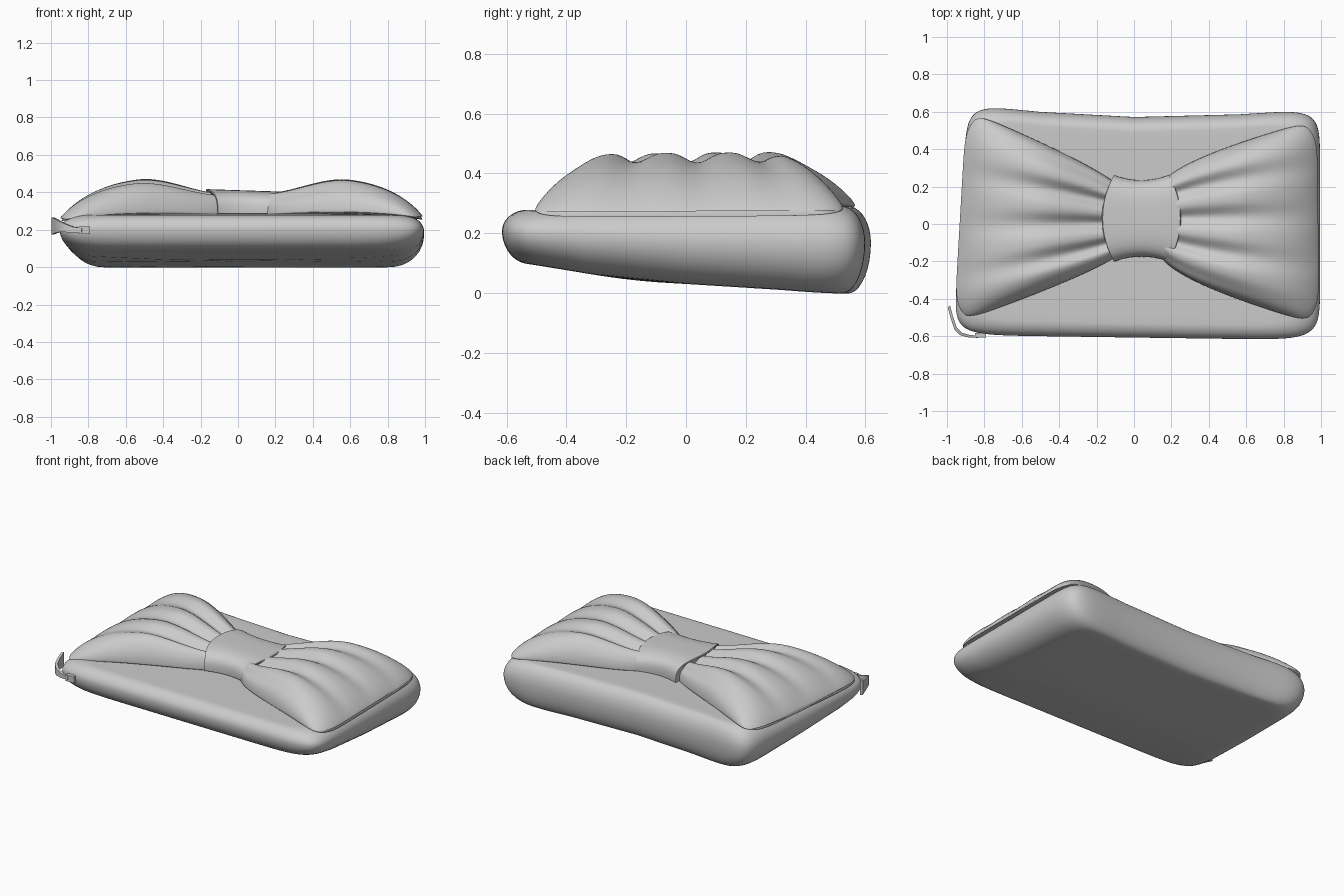
import bpy, bmesh
from math import sin, cos, pi, radians

cube = bpy.data.objects.get("Cube")
if cube:
    bpy.data.objects.remove(cube, do_unlink=True)


def spow(v, e):
    """Signed power, for superellipse sections."""
    return abs(v) ** e * (1 if v >= 0 else -1)


def smoothstep(v):
    v = max(0, min(1, v))
    return v * v * (3 - 2 * v)


def loft(name, rings, angle=40):
    """Skin a list of closed rings and cap both ends."""
    bm = bmesh.new()
    loops = [[bm.verts.new(p) for p in ring] for ring in rings]
    n = len(loops[0])
    for a, b in zip(loops, loops[1:]):
        for i in range(n):
            j = (i + 1) % n
            bm.faces.new((a[i], a[j], b[j], b[i]))
    bm.faces.new(loops[0])
    bm.faces.new(loops[-1])
    bmesh.ops.recalc_face_normals(bm, faces=bm.faces)
    mesh = bpy.data.meshes.new(name)
    bm.to_mesh(mesh)
    bm.free()
    ob = bpy.data.objects.new(name, mesh)
    bpy.context.collection.objects.link(ob)
    bpy.ops.object.select_all(action='DESELECT')
    ob.select_set(True)
    bpy.context.view_layer.objects.active = ob
    bpy.ops.object.shade_smooth_by_angle(angle=radians(angle))
    return ob


def angles(n):
    return [2 * pi * i / n for i in range(n)]


# Padded pouch: rounded rectangle rings, thicker toward the back
def body_ring(inset_x, inset_y, w, k=1.0):
    ring = []
    for a in angles(128):
        u, v = spow(cos(a), 0.19), spow(sin(a), 0.19)
        depth = 0.572 + 0.066 * u * u - 0.012 * u if v > 0 else 0.607 + 0.014 * u
        y = v * (depth - inset_y) * k
        width = 0.995 if u > 0 else 0.93 - 0.06 * y
        x = u * (width - inset_x) * k
        bottom = 0.03 - 0.086 * y + 0.062 * y * y + 0.004 * sin(9 * y)
        top = 0.284 + 0.012 * y
        ring.append((x, y, bottom + (top - bottom) * w))
    return ring


MID = 0.58
rings = [body_ring(0.17, 0.08, 0, k) for k in (0.05, 0.3, 0.55, 0.8, 0.93)]
for i in range(19):
    f = -pi / 2 + pi * i / 18
    rx, span = (0.17, MID) if f < 0 else (0.12, 1 - MID)
    c = 1 - cos(f)
    rings.append(body_ring(rx * c, 0.08 * c, MID + span * sin(f)))
rings += [body_ring(0.12, 0.08, 1, k) for k in (0.93, 0.8, 0.55, 0.3, 0.05)]
loft("pouch_body", rings)


# Pleated bow wings, flaring from the knot to the pouch ends
def bow_wing(name, side, x_in, x_out, skew, back, front, flare, shift, tilt):
    rings = []
    steps = 56
    for i in range(steps + 1):
        s = 1 - (1 - i / steps) ** 1.5
        y_back = 0.2 + (back - 0.2) * s ** flare
        y_front = -0.16 + (front + 0.16) * s ** flare
        mid, half = (y_back + y_front) / 2, (y_back - y_front) / 2
        half *= 1 - 0.06 * s ** 24
        height = 0.192 * (0.58 + 0.42 * smoothstep(s / 0.55))
        height *= (1 - s ** 4) ** 0.85
        pleat_depth = 0.32 - 0.2 * smoothstep(s / 0.85)
        ring = []
        for a in angles(144):
            t = cos(a)
            edge = x_out - skew * t - 0.05 * t ** 10
            arch = (1 - t ** 6) ** 0.5
            base = 0.287 + tilt * t * s + 0.012 * sin(pi * s) - 0.014 * s ** 6
            if sin(a) >= 0:
                groove = (0.5 + 0.5 * cos(4 * pi * (t + shift))) ** 1.5
                groove *= 1 - t ** 6
                crown = 1 - 0.06 * (1 - t * t)
                z = base + height * arch * crown * (1 - pleat_depth * groove)
            else:
                z = base - 0.018 * arch
            ring.append((side * (x_in + (edge - x_in) * s), mid + half * t, z))
        rings.append(ring)
    loft(name, rings, 60)


bow_wing("bow_wing_right", -1, 0.08, 0.93, 0.03, 0.59, -0.515, 0.82, 0.08, 0.015)
bow_wing("bow_wing_left", 1, 0.14, 0.985, 0.005, 0.545, -0.525, 0.63, -0.06, 0.003)


# Knot band wrapped round the middle of the bow
def knot_ring(p, k=1.0):
    ring = []
    for a in angles(80):
        t, up = spow(cos(a), 0.6), spow(sin(a), 0.6)
        y = 0.03 + (0.205 + 0.028 * p * p) * t * k
        x = 0.04 + p * (0.15 + 0.062 * (1 - t * t))
        rise = 0.12 - 0.007 * p if up > 0 else 0.012
        ring.append((x, y, 0.29 + rise * up * k))
    return ring


span = [-0.98 + 1.96 * i / 24 for i in range(25)]
rings = [knot_ring(-0.97, 0.88), knot_ring(-1, 0.96)]
rings += [knot_ring(p) for p in span]
rings += [knot_ring(1, 0.96), knot_ring(0.97, 0.88)]
loft("bow_knot", rings)

# Zip pull: flat strap bent round the front corner, flaring at its tip
path = [(-0.83, -0.603, 0.197, 0.012), (-0.88, -0.6, 0.2, 0.015),
        (-0.925, -0.588, 0.21, 0.023), (-0.953, -0.56, 0.217, 0.03),
        (-0.972, -0.505, 0.22, 0.038), (-0.99, -0.44, 0.22, 0.046)]
rings = []
for x, y, z, h in path:
    d = 0.006
    rings.append([(x - d, y - d, z - h), (x + d, y + d, z - h),
                  (x + d, y + d, z + h), (x - d, y - d, z + h)])
loft("zip_pull_strap", rings)

# Zip slider
bpy.ops.mesh.primitive_cube_add(size=1, location=(-0.82, -0.595, 0.197))
slider = bpy.context.object
slider.name = "zip_slider"
slider.scale = (0.06, 0.025, 0.042)
bevel = slider.modifiers.new("soft_edges", 'BEVEL')
bevel.width = 0.006
bevel.segments = 2
